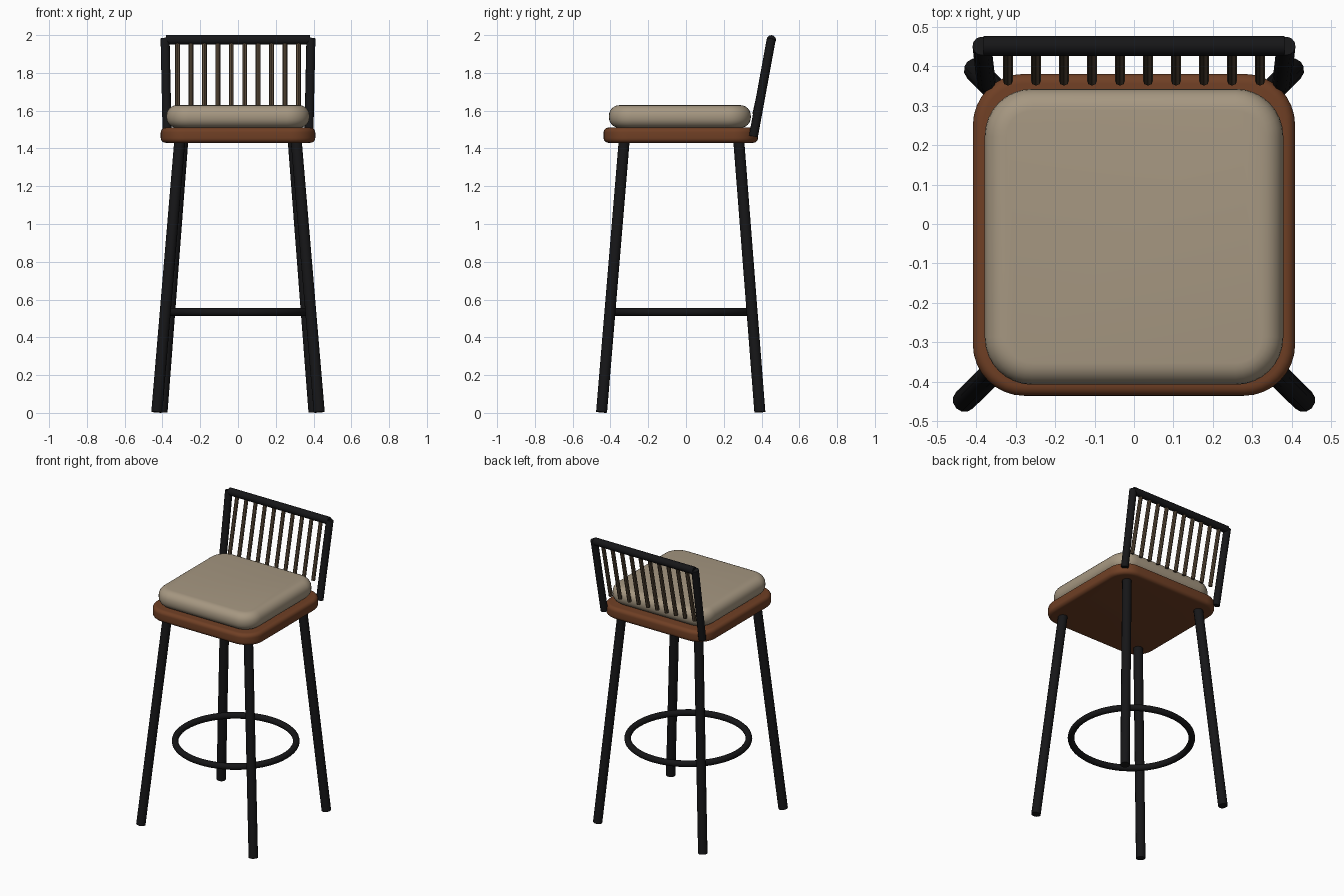
import bpy, bmesh, math
from mathutils import Vector

if "Cube" in bpy.data.objects:
    bpy.data.objects.remove(bpy.data.objects["Cube"])


def material(name, rgb):
    m = bpy.data.materials.new(name)
    m.diffuse_color = (*rgb, 1)
    m.use_nodes = True
    m.node_tree.nodes["Principled BSDF"].inputs["Base Color"].default_value = m.diffuse_color
    return m


BLACK = material("black_metal", (0.008, 0.008, 0.009))
WOOD = material("brown_wood", (0.16, 0.05, 0.018))
FABRIC = material("beige_fabric", (0.38, 0.31, 0.22))
SLAT = material("slat_brown", (0.1, 0.068, 0.04))


def finish(obj, name, mat, angle=40):
    obj.name = name
    obj.data.materials.append(mat)
    bpy.ops.object.select_all(action='DESELECT')
    obj.select_set(True)
    bpy.context.view_layer.objects.active = obj
    bpy.ops.object.shade_smooth_by_angle(angle=math.radians(angle))


def rod(name, a, b, radius, mat, sides=12):
    a, b = Vector(a), Vector(b)
    bpy.ops.mesh.primitive_cylinder_add(vertices=sides, radius=radius,
                                        depth=(b - a).length, location=(a + b) / 2)
    obj = bpy.context.object
    obj.rotation_euler = (b - a).to_track_quat('Z', 'Y').to_euler()
    finish(obj, name, mat)


def pad(name, hx, y0, y1, z0, z1, corner, bevel, mat):
    """Rounded-square slab with softened rims."""
    bm = bmesh.new()
    cy, hy = (y0 + y1) / 2, (y1 - y0) / 2
    verts = []
    for i, (sx, sy) in enumerate([(1, 1), (-1, 1), (-1, -1), (1, -1)]):
        for k in range(9):
            t = math.radians(90 * i + 90 * k / 8)
            verts.append(bm.verts.new((sx * (hx - corner) + corner * math.cos(t),
                                       cy + sy * (hy - corner) + corner * math.sin(t), z0)))
    face = bm.faces.new(verts)
    top = bmesh.ops.extrude_face_region(bm, geom=[face])["geom"]
    bmesh.ops.translate(bm, vec=(0, 0, z1 - z0),
                        verts=[g for g in top if isinstance(g, bmesh.types.BMVert)])
    rims = [e for e in bm.edges if abs(e.verts[0].co.z - e.verts[1].co.z) < 1e-6]
    bmesh.ops.bevel(bm, geom=rims, offset=bevel, segments=6, profile=0.5, affect='EDGES')
    bmesh.ops.recalc_face_normals(bm, faces=bm.faces)
    mesh = bpy.data.meshes.new(name)
    bm.to_mesh(mesh)
    bm.free()
    obj = bpy.data.objects.new(name, mesh)
    bpy.context.collection.objects.link(obj)
    finish(obj, name, mat)


# Seat board and cushion
pad("seat", 0.409, -0.436, 0.381, 1.43, 1.51, 0.13, 0.025, WOOD)
pad("cushion", 0.379, -0.408, 0.343, 1.509, 1.629, 0.12, 0.055, FABRIC)

# Splayed legs and back posts, mirrored left and right
for side, s in (("left", -1), ("right", 1)):
    rod(f"front_leg_{side}", (s * 0.43, -0.447, 0.004), (s * 0.308, -0.327, 1.445), 0.03, BLACK)
    rod(f"back_leg_{side}", (s * 0.402, 0.391, 0.004), (s * 0.292, 0.279, 1.445), 0.03, BLACK)
    rod(f"back_post_{side}", (s * 0.375, 0.357, 1.464), (s * 0.386, 0.452, 1.982), 0.024, BLACK)

# Footrest ring
bpy.ops.mesh.primitive_torus_add(major_radius=0.38, minor_radius=0.021, major_segments=64,
                                 minor_segments=12, location=(0, -0.025, 0.533))
finish(bpy.context.object, "footrest_ring", BLACK)

# Back top rail and slats
rod("top_rail", (-0.382, 0.452, 1.975), (0.382, 0.452, 1.975), 0.025, BLACK)
for i in range(10):
    x = -0.32 + 0.64 * i / 9
    rod(f"back_slat_{i + 1}", (x, 0.364, 1.58), (x, 0.45, 1.965), 0.013, SLAT, 8)
